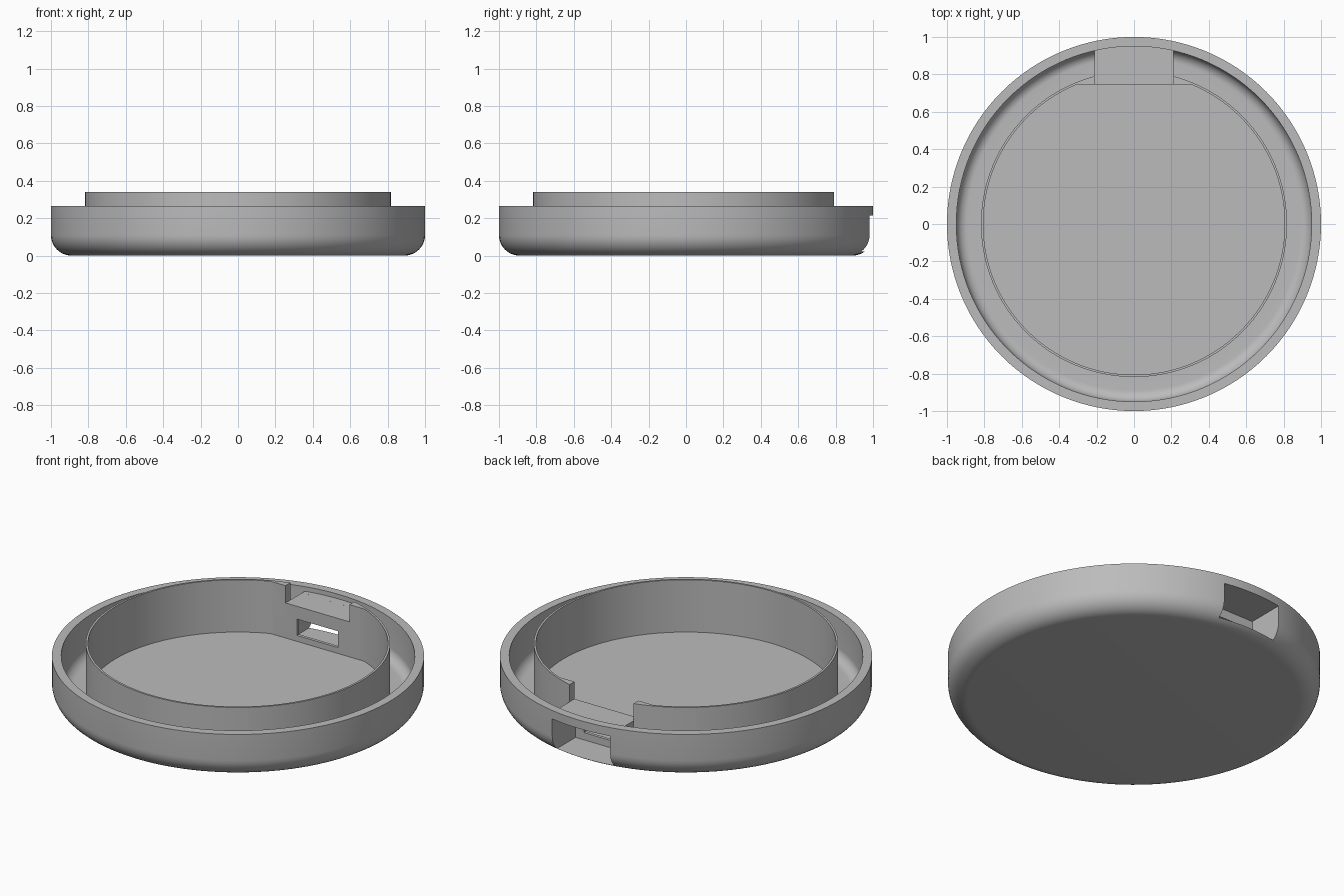
import bpy, bmesh, math
from mathutils import Vector

if "Cube" in bpy.data.objects:
    bpy.data.objects.remove(bpy.data.objects["Cube"])

SEGMENTS = 128
WALL_Y = 0.745      # inner flat wall behind the port
BLOCK_X = 0.21      # half width of the port housing
BLOCK_TOP = 0.238
FLOOR = 0.03
RING_TOP = 0.34
RIM_TOP = 0.265

grey = bpy.data.materials.new("plain_grey")
grey.use_nodes = True
colour = (0.5, 0.5, 0.5, 1)
grey.diffuse_color = colour
grey.node_tree.nodes["Principled BSDF"].inputs["Base Color"].default_value = colour


def finish(bm, name):
    bmesh.ops.recalc_face_normals(bm, faces=bm.faces[:])
    mesh = bpy.data.meshes.new(name)
    bm.to_mesh(mesh)
    bm.free()
    mesh.materials.append(grey)
    obj = bpy.data.objects.new(name, mesh)
    bpy.context.collection.objects.link(obj)
    return obj


def lathe(name, profile):
    """Revolve (radius, z) points; both ends lie on the axis."""
    bm = bmesh.new()
    verts = [bm.verts.new((r, 0, z)) for r, z in profile]
    edges = [bm.edges.new(pair) for pair in zip(verts, verts[1:])]
    bmesh.ops.spin(bm, geom=verts + edges, cent=(0, 0, 0), axis=(0, 0, 1),
                   angle=math.tau, steps=SEGMENTS, use_duplicate=False)
    bmesh.ops.remove_doubles(bm, verts=bm.verts[:], dist=1e-5)
    return finish(bm, name)


def disc_part(name, radius, z0, z1, planes):
    """Cylinder trimmed by planes given as (point, outward normal)."""
    obj = lathe(name, [(0, z0), (radius, z0), (radius, z1), (0, z1)])
    bm = bmesh.new()
    bm.from_mesh(obj.data)
    for point, normal in planes:
        geom = bm.verts[:] + bm.edges[:] + bm.faces[:]
        cut = bmesh.ops.bisect_plane(bm, geom=geom, plane_co=point,
                                     plane_no=normal, clear_outer=True)
        rim = [e for e in cut["geom_cut"] if isinstance(e, bmesh.types.BMEdge)]
        bmesh.ops.contextual_create(bm, geom=rim)
    bmesh.ops.recalc_face_normals(bm, faces=bm.faces[:])
    bm.to_mesh(obj.data)
    bm.free()
    return obj


def box(name, low, high):
    bm = bmesh.new()
    bmesh.ops.create_cube(bm, size=1)
    low, high = Vector(low), Vector(high)
    for v in bm.verts:
        v.co = (low + high) / 2 + v.co * (high - low)
    return finish(bm, name)


def combine(target, tool, operation):
    mod = target.modifiers.new(tool.name, "BOOLEAN")
    mod.object, mod.operation, mod.solver = tool, operation, "EXACT"
    bpy.context.view_layer.objects.active = target
    bpy.ops.object.modifier_apply(modifier=mod.name)
    bpy.data.objects.remove(tool)


def arc(cx, cz, radius, start, end, steps=10):
    angles = [math.radians(start + (end - start) * i / steps) for i in range(steps + 1)]
    return [(cx + radius * math.cos(a), cz + radius * math.sin(a)) for a in angles]


# Rounded tray with rim, channel and raised inner ring
profile = [(0, 0)] + arc(0.89, 0.11, 0.11, -90, 0)
profile += [(1, RIM_TOP), (0.95, RIM_TOP)]
profile += arc(0.89, FLOOR + 0.06, 0.06, 0, -90)
profile += [(0.818, FLOOR), (0.818, RING_TOP), (0.806, RING_TOP), (0.806, FLOOR), (0, FLOOR)]
case = lathe("round_case_base", profile)

# Flat wall across the back of the ring, and the port housing
back_plane = ((0, WALL_Y, 0), (0, -1, 0))
combine(case, disc_part("flat_back_wall", 0.812, 0.02, RING_TOP, [back_plane]), "UNION")
sides = [((s * BLOCK_X, 0, 0), (s, 0, 0)) for s in (-1, 1)]
housing_front = ((0, WALL_Y + 0.005, 0), (0, -1, 0))
combine(case, disc_part("port_housing", 0.955, 0.025, BLOCK_TOP, sides + [housing_front]), "UNION")

# Notch in the ring, recess in the outside and slot through the wall
cutters = [
    ("ring_notch", (-BLOCK_X, 0.7, BLOCK_TOP - 0.0001), (BLOCK_X, 0.9, 0.4)),
    ("outer_recess", (-0.19, 0.763, 0.022), (0.19, 1.1, 0.215)),
    ("port_slot", (-0.135, 0.7, 0.065), (0.135, 0.8, 0.162)),
]
for name, low, high in cutters:
    combine(case, box(name, low, high), "DIFFERENCE")

# Smooth walls with crisp edges
bpy.ops.object.select_all(action="DESELECT")
case.select_set(True)
bpy.context.view_layer.objects.active = case
bpy.ops.object.shade_smooth_by_angle(angle=math.radians(30))
